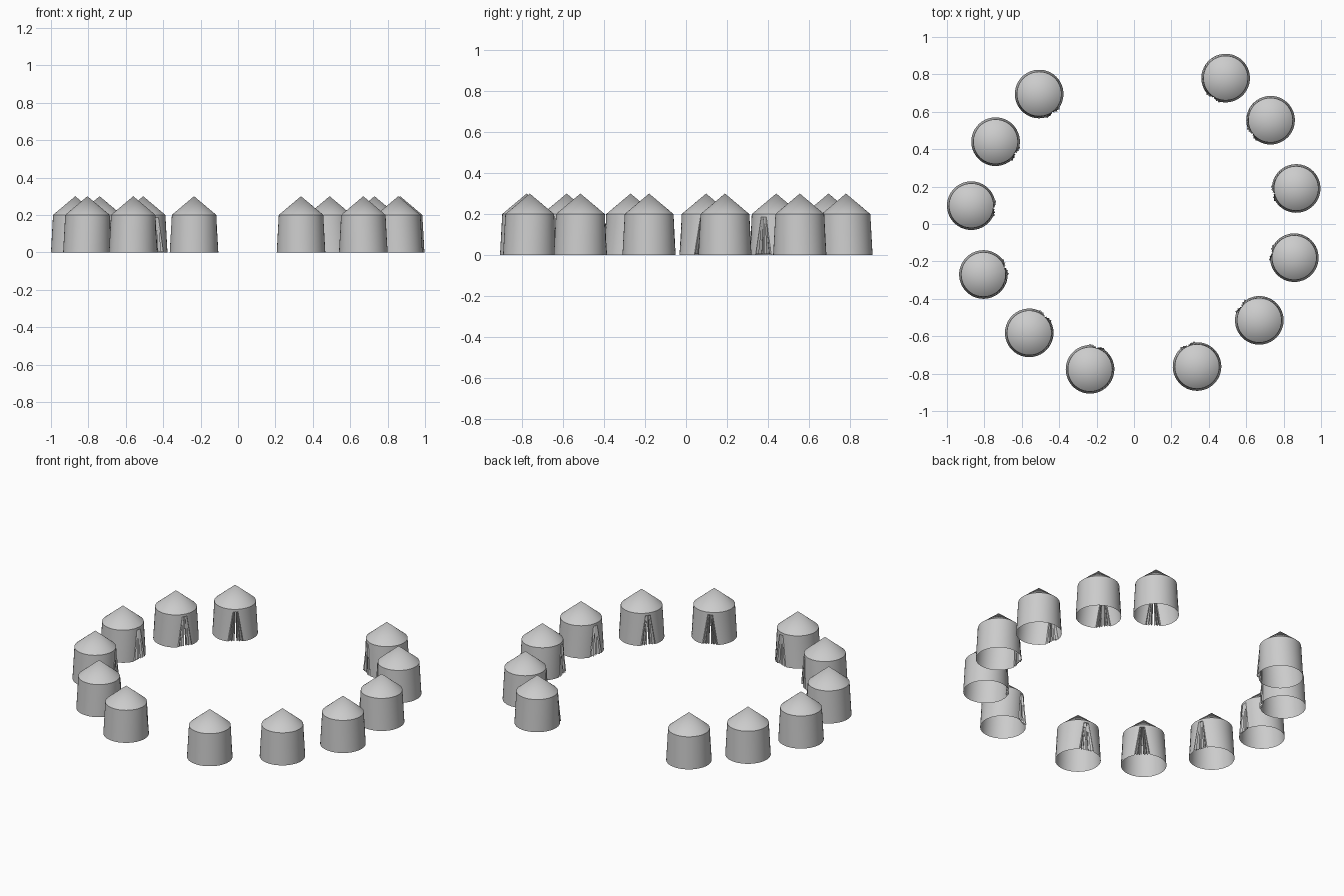
import bpy, bmesh
from math import sin, cos, radians, atan2, pi

if "Cube" in bpy.data.objects:
    bpy.data.objects.remove(bpy.data.objects["Cube"])

R_BASE, R_EAVE, EAVE, APEX = 0.13, 0.119, 0.2, 0.3
DOOR_H, SEG = 0.185, 40

POSITIONS = [(0.49, 0.78), (0.73, 0.555), (0.867, 0.19), (0.857, -0.18),
             (0.67, -0.515), (0.337, -0.762), (-0.235, -0.777), (-0.56, -0.582),
             (-0.805, -0.27), (-0.87, 0.098), (-0.74, 0.44), (-0.507, 0.695)]


def wall_r(z):
    return R_BASE + (R_EAVE - R_BASE) * z / EAVE


def door_half(z):
    # half angle of the doorway, narrowing upwards
    return radians(20 - 13 * min(z, DOOR_H) / DOOR_H)


def polar(bm, r, a, z):
    return bm.verts.new((r * cos(a), r * sin(a), z))


def skin(bm, rows):
    for lo, hi in zip(rows, rows[1:]):
        for i in range(len(lo) - 1):
            bm.faces.new((lo[i], lo[i + 1], hi[i + 1], hi[i]))


def finish(bm, name):
    me = bpy.data.meshes.new(name)
    bm.to_mesh(me)
    bm.free()
    return me


def tent_mesh():
    bm = bmesh.new()
    # wall with a tapered doorway facing local +x
    rows = []
    for z in (0, DOOR_H, EAVE):
        h = door_half(z)
        rows.append([polar(bm, wall_r(z), h + (2 * pi - 2 * h) * i / SEG, z)
                     for i in range(SEG + 1)])
    skin(bm, rows)
    # lintel over the doorway
    bm.faces.new((rows[1][-1], rows[1][0], rows[2][0], rows[2][-1]))
    # conical roof
    tip = bm.verts.new((0, 0, APEX))
    eave = rows[2]
    for i in range(SEG + 1):
        bm.faces.new((eave[i], eave[(i + 1) % (SEG + 1)], tip))
    return finish(bm, "tent")


def flap_mesh():
    # pleated curtain gathered to each side of the doorway
    bm = bmesh.new()
    folds = [(1.0, 0), (0.85, 0.006), (0.7, -0.012), (0.52, 0.004),
             (0.38, -0.014), (0.16, -0.002), (0.12, -0.016)]
    for side in (1, -1):
        rows = []
        for z in (0.004, DOOR_H):
            k = 1 if z < 0.1 else 0.4
            rows.append([polar(bm, wall_r(z) + d * k, side * f * door_half(z), z)
                         for f, d in folds])
        skin(bm, rows)
    return finish(bm, "door_flaps")


tent, flaps = tent_mesh(), flap_mesh()

# ring of tents, every doorway facing the middle
for x, y in POSITIONS:
    for me in (tent, flaps):
        ob = bpy.data.objects.new(me.name, me)
        bpy.context.collection.objects.link(ob)
        ob.location = (x, y, 0)
        ob.rotation_euler.z = atan2(-y, -x)

# smooth canvas, crisp eaves
for me in (tent, flaps):
    bpy.ops.object.select_all(action='DESELECT')
    ob = next(o for o in bpy.data.objects if o.data == me)
    ob.select_set(True)
    bpy.context.view_layer.objects.active = ob
    me.shade_smooth()
    me.set_sharp_from_angle(angle=radians(30))
